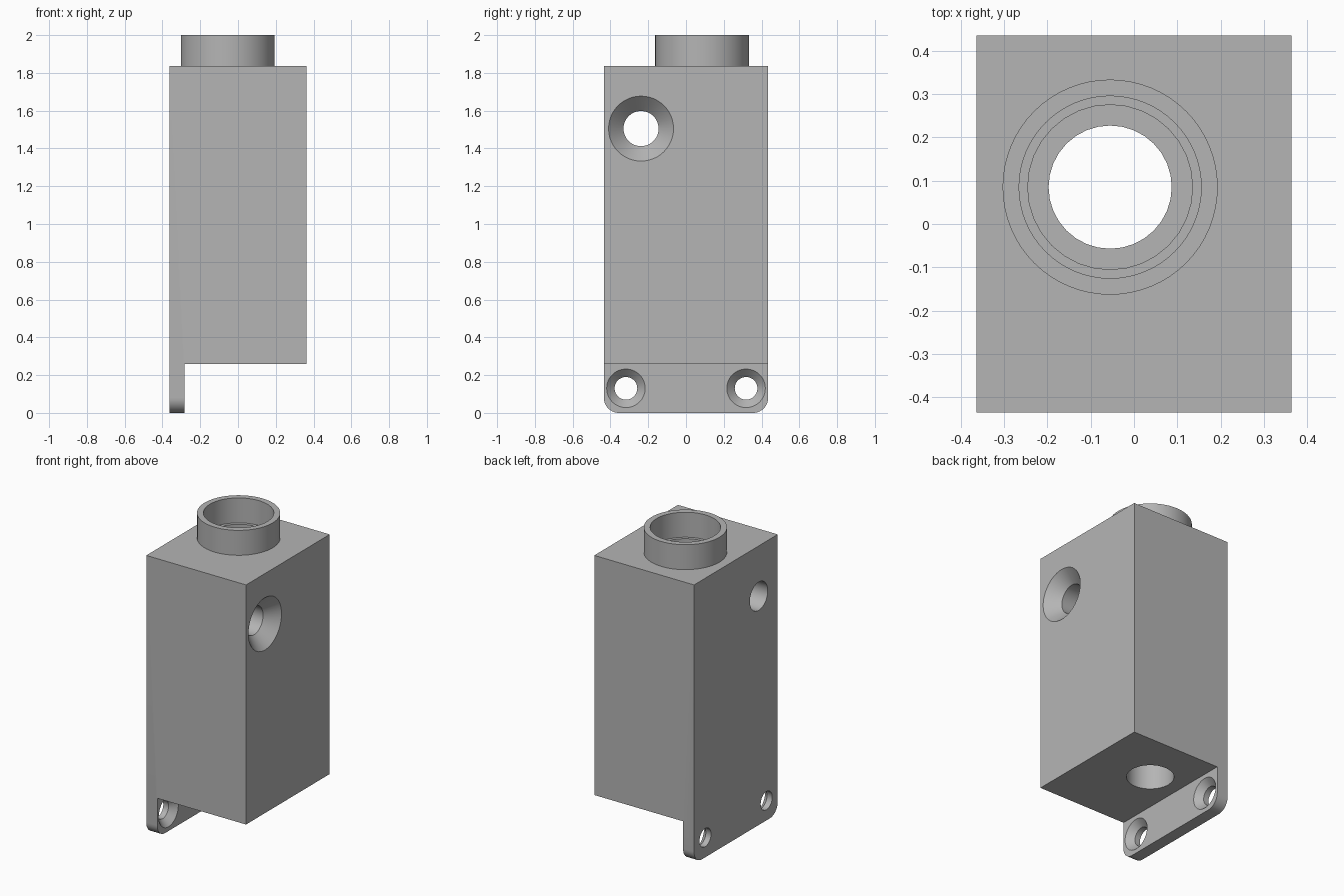
import bpy, bmesh, math
from mathutils import Matrix, Vector

old = bpy.data.objects.get("Cube")
if old:
    bpy.data.objects.remove(old, do_unlink=True)

grey = bpy.data.materials.new("plain grey")
grey.use_nodes = True
colour = (0.46, 0.46, 0.46, 1)
grey.diffuse_color = colour
grey.node_tree.nodes["Principled BSDF"].inputs["Base Color"].default_value = colour

W, D, TOP, FLOOR, TAB = 0.363, 0.435, 1.836, 0.26, 0.08
BORE = Vector((-0.055, 0.085, 0))


def finish(name, bm):
    bmesh.ops.recalc_face_normals(bm, faces=bm.faces[:])
    mesh = bpy.data.meshes.new(name)
    bm.to_mesh(mesh)
    bm.free()
    mesh.materials.append(grey)
    obj = bpy.data.objects.new(name, mesh)
    bpy.context.collection.objects.link(obj)
    return obj


def lathe(name, profile, origin, along_x=False, steps=48):
    """Revolve a closed (radius, height) profile about z, or about x."""
    bm = bmesh.new()
    verts = [bm.verts.new((r, 0, h)) for r, h in profile]
    edges = [bm.edges.new((a, b)) for a, b in zip(verts, verts[1:] + verts[:1])]
    bmesh.ops.spin(bm, geom=verts + edges, cent=(0, 0, 0), axis=(0, 0, 1),
                   angle=math.tau, steps=steps, use_duplicate=False)
    bmesh.ops.remove_doubles(bm, verts=bm.verts[:], dist=1e-5)
    bmesh.ops.dissolve_degenerate(bm, edges=bm.edges[:], dist=1e-6)
    # Drop faces and edges lying along the axis
    loose = [e for e in bm.edges if not e.link_faces]
    bmesh.ops.delete(bm, geom=loose, context='EDGES')
    turn = Matrix.Rotation(math.pi / 2, 4, 'Y') if along_x else Matrix()
    bm.transform(Matrix.Translation(origin) @ turn)
    return finish(name, bm)


def smooth(obj):
    bpy.ops.object.select_all(action='DESELECT')
    obj.select_set(True)
    bpy.context.view_layer.objects.active = obj
    bpy.ops.object.shade_smooth_by_angle(angle=math.radians(30))


def cut(obj, cutter):
    mod = obj.modifiers.new("cut", 'BOOLEAN')
    mod.operation, mod.solver, mod.object = 'DIFFERENCE', 'EXACT', cutter
    bpy.context.view_layer.objects.active = obj
    bpy.ops.object.modifier_apply(modifier=mod.name)
    bpy.data.objects.remove(cutter, do_unlink=True)


# Block with mounting tab: one L-shaped profile extruded front to back
bm = bmesh.new()
outline = [(-W, 0), (TAB - W, 0), (TAB - W, FLOOR), (W, FLOOR), (W, TOP), (-W, TOP)]
face = bm.faces.new([bm.verts.new((x, -D, z)) for x, z in outline])
new = bmesh.ops.extrude_face_region(bm, geom=[face])["geom"]
bmesh.ops.translate(bm, vec=(0, 2 * D, 0),
                    verts=[g for g in new if isinstance(g, bmesh.types.BMVert)])
# Rounded lower corners of the tab
corners = [e for e in bm.edges
           if all(v.co.z < 0.01 for v in e.verts)
           and abs(e.verts[0].co.y - e.verts[1].co.y) < 0.01]
bmesh.ops.bevel(bm, geom=corners, offset=0.08, segments=10, profile=0.5,
                affect='EDGES')
block = finish("block_with_tab", bm)

# Stepped vertical bore
cut(block, lathe("bore_cutter", [(0, 0.1), (0.142, 0.1), (0.142, 0.5), (0.19, 0.5),
                                 (0.19, 2.1), (0, 2.1)], BORE, steps=32))


def countersink(y, z, face_x, wide, narrow):
    """Through hole along x with a 45 degree flare at face_x."""
    slope = wide - narrow
    profile = [(0, -1), (narrow, -1), (narrow, -slope), (wide, 0),
               (wide, 0.05), (0, 0.05)]
    return lathe("countersink_cutter", profile, Vector((face_x, y, z)), True)


# Cross hole in the block and two screw holes in the tab
cut(block, countersink(-0.238, 1.505, W, 0.172, 0.093))
for side in (-1, 1):
    cut(block, countersink(side * 0.318, 0.13, TAB - W, 0.102, 0.06))
smooth(block)

# Collar ring around the bore
collar = lathe("collar", [(0.21, TOP), (0.248, TOP), (0.248, 2), (0.21, 2)], BORE,
               steps=64)
smooth(collar)
